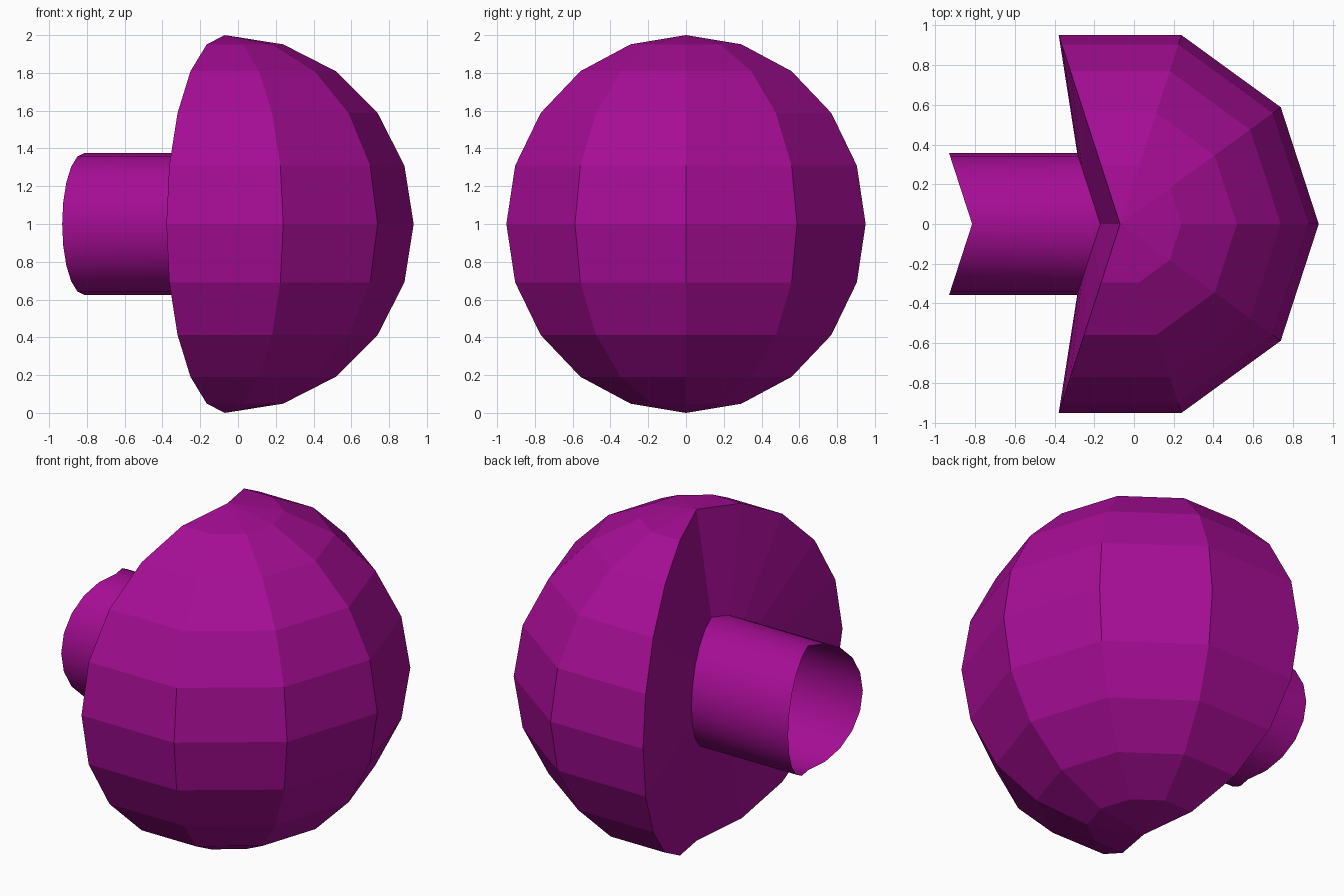
import bpy, bmesh
from math import sin, cos, radians

if "Cube" in bpy.data.objects:
    bpy.data.objects.remove(bpy.data.objects["Cube"])

CX, CZ = -0.07, 1.0          # ball centre
OPEN = radians(108)          # meridian where the ball is cut open

purple = bpy.data.materials.new("purple")
purple.diffuse_color = (0.38, 0.004, 0.30, 1)
purple.use_nodes = True
purple.node_tree.nodes["Principled BSDF"].inputs["Base Color"].default_value = purple.diffuse_color


def skin(name, rows, closed=False, flip=False):
    """Join rows of points with quads into one object."""
    bm = bmesh.new()
    grid = [[bm.verts.new(p) for p in row] for row in rows]
    n = len(rows[0])
    for a, b in zip(grid, grid[1:]):
        for i in range(n if closed else n - 1):
            j = (i + 1) % n
            quad = [a[i], a[j], b[j], b[i]]
            bm.faces.new(quad[::-1] if flip else quad)
    bmesh.ops.remove_doubles(bm, verts=bm.verts, dist=1e-4)
    mesh = bpy.data.meshes.new(name)
    bm.to_mesh(mesh)
    bm.free()
    mesh.materials.append(purple)
    obj = bpy.data.objects.new(name, mesh)
    bpy.context.collection.objects.link(obj)
    return obj


def folded_ring(radius, offset):
    """20-sided circle folded along z onto the two cut planes, moved toward -x."""
    pts = []
    for k in range(20):
        t = radians(18 * k)
        s = radius * cos(t)
        pts.append((CX - offset + abs(s) * cos(OPEN), s * sin(OPEN), CZ + radius * sin(t)))
    return pts


# Faceted ball: six of ten segments
rows = []
for la in range(-90, 91, 18):
    r = cos(radians(la))
    rows.append([(CX + r * cos(radians(lo)), r * sin(radians(lo)), CZ + sin(radians(la)))
                 for lo in range(-108, 109, 36)])
skin("ball_shell", rows)

# Folded back wall, rising slightly to the tube
base = folded_ring(0.375, 0.10)
skin("back_wall", [folded_ring(1.0, 0.0), base], closed=True, flip=True)

# Open tube
tube = skin("tube", [base, folded_ring(0.375, 0.745)], closed=True, flip=True)
bpy.context.view_layer.objects.active = tube
tube.select_set(True)
bpy.ops.object.shade_smooth_by_angle(angle=radians(30))
